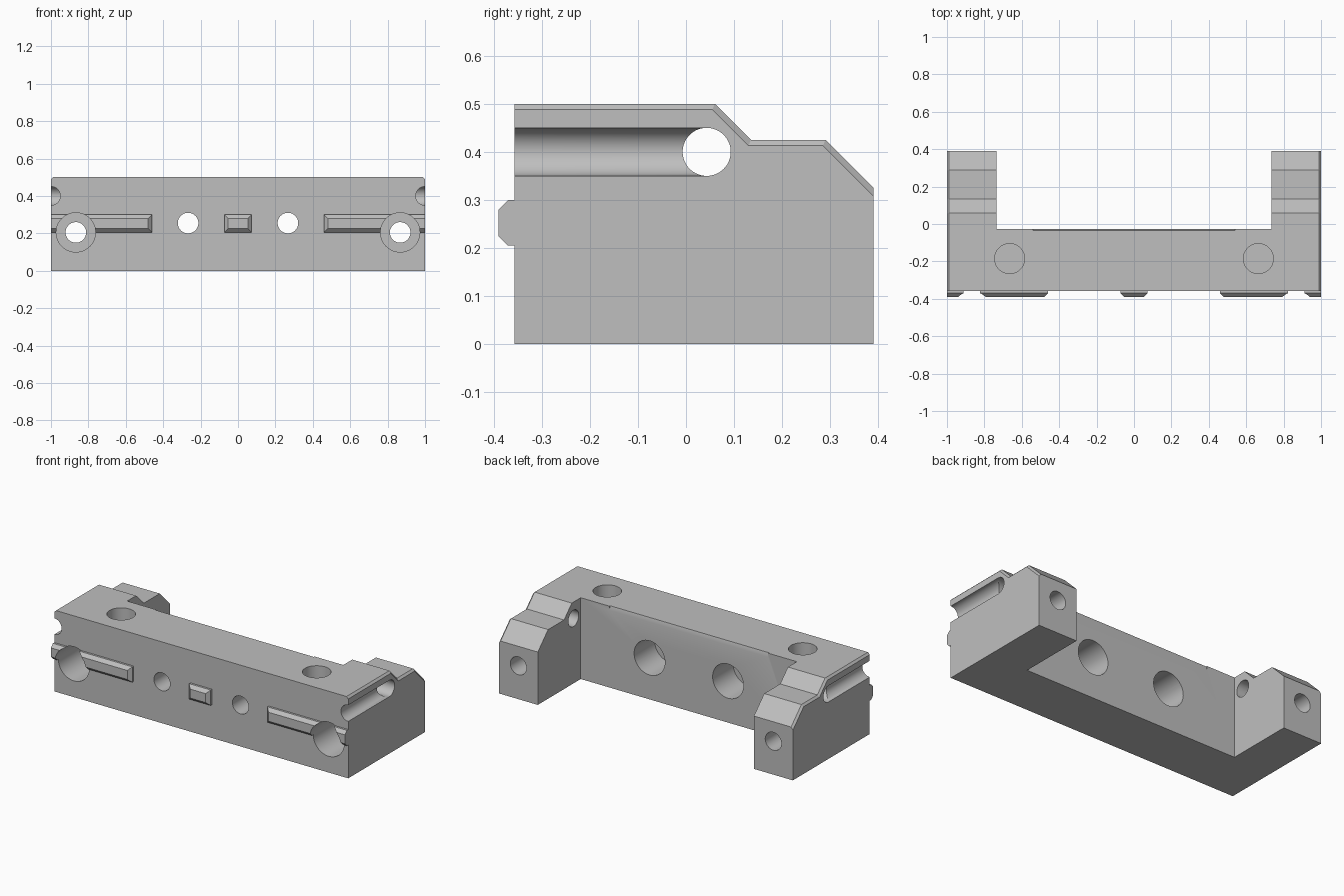
import bpy
import bmesh
from math import radians
from mathutils import Vector

cube = bpy.data.objects.get("Cube")
if cube:
    bpy.data.objects.remove(cube, do_unlink=True)

grey = bpy.data.materials.new("light_grey")
grey.use_nodes = True
colour = (0.52, 0.52, 0.52, 1)
grey.diffuse_color = colour
grey.node_tree.nodes["Principled BSDF"].inputs["Base Color"].default_value = colour


def loft(name, sections):
    """Join equal-length point loops into a capped solid."""
    bm = bmesh.new()
    rings = [[bm.verts.new(p) for p in s] for s in sections]
    n = len(rings[0])
    for a, b in zip(rings, rings[1:]):
        for i in range(n):
            j = (i + 1) % n
            bm.faces.new((a[i], a[j], b[j], b[i]))
    bm.faces.new(rings[0])
    bm.faces.new(rings[-1])
    bmesh.ops.recalc_face_normals(bm, faces=bm.faces)
    mesh = bpy.data.meshes.new(name)
    bm.to_mesh(mesh)
    bm.free()
    obj = bpy.data.objects.new(name, mesh)
    bpy.context.collection.objects.link(obj)
    mesh.materials.append(grey)
    return obj


def box(name, x0, x1, y0, y1, z0, z1):
    return loft(name, [[(x, y0, z0), (x, y1, z0), (x, y1, z1), (x, y0, z1)]
                       for x in (x0, x1)])


def rod(start, end, radius):
    """Round cutter between two points."""
    a, b = Vector(start), Vector(end)
    bpy.ops.mesh.primitive_cylinder_add(
        vertices=64, radius=radius, depth=(b - a).length, location=(a + b) / 2,
        rotation=(b - a).to_track_quat("Z", "Y").to_euler())
    obj = bpy.context.object
    obj.name = "hole_cutter"
    obj.data.materials.append(grey)
    return obj


def cut(target, cutters):
    for c in cutters:
        c.hide_render = True
        mod = target.modifiers.new("cut", "BOOLEAN")
        mod.operation = "DIFFERENCE"
        mod.solver = "EXACT"
        mod.object = c
        bpy.context.view_layer.objects.active = target
        bpy.ops.object.modifier_apply(modifier=mod.name)


# Stepped side profile, with a narrow chamfer along both outer top edges
FRONT, BACK = -0.357, 0.39
full = [(FRONT, 0), (BACK, 0), (BACK, 0.325), (0.29, 0.425),
        (0.135, 0.425), (0.06, 0.5), (FRONT, 0.5)]
inset = [(FRONT, 0), (BACK, 0), (BACK, 0.308), (0.285, 0.413),
         (0.13, 0.413), (0.055, 0.488), (FRONT, 0.488)]
body = loft("bracket_body", [[(x, y, z) for y, z in loop] for x, loop in
                             ((-1, inset), (-0.988, full), (0.988, full), (1, inset))])

# Gap between the arms and a shallow relief on the rear top edge
gap = box("gap_cutter", -0.735, 0.735, -0.027, 0.6, -0.2, 0.7)
relief = loft("relief_cutter", [[(x, -0.034, 0.52), (x, -0.034, 0.5),
                                 (x, -0.027, 0.475), (x, 0.0, 0.475), (x, 0.0, 0.52)]
                                for x in (-0.54, 0.54)])
cutters = [gap, relief]

# Cross hole through both arms
cutters.append(rod((-1.2, 0.043, 0.4), (1.2, 0.043, 0.4), 0.05))

bores = []
for s in (-1, 1):
    # Side groove running into the cross hole
    cutters.append(rod((s, -0.5, 0.4), (s, 0.043, 0.4), 0.05))
    # Blind pocket in the top
    cutters.append(rod((s * 0.665, -0.185, 0.35), (s * 0.665, -0.185, 0.6), 0.08))
    # Long arm hole, counterbored from the front
    bores.append(rod((s * 0.867, -0.5, 0.205), (s * 0.867, 0.09, 0.205), 0.105))
    cutters.append(rod((s * 0.867, -0.5, 0.205), (s * 0.867, 0.6, 0.205), 0.055))
    # Middle hole, counterbored from the back
    cutters.append(rod((s * 0.267, -0.5, 0.255), (s * 0.267, 0.2, 0.255), 0.055))
    cutters.append(rod((s * 0.267, -0.227, 0.255), (s * 0.267, 0.2, 0.255), 0.105))
cut(body, cutters + bores)


def ridge(name, x0, x1, c0, c1):
    """Front locating ridge; c0 and c1 are the chamfers at its ends."""
    sections = []
    for y, t in ((FRONT, 0), (-0.37, 0), (-0.39, 1)):
        a, b, lo, hi = x0 + c0 * t, x1 - c1 * t, 0.205 + 0.02 * t, 0.3 - 0.02 * t
        sections.append([(a, y, lo), (b, y, lo), (b, y, hi), (a, y, hi)])
    return loft(name, sections)


ridges = [ridge("middle_ridge", -0.073, 0.073, 0.02, 0.02),
          ridge("left_ridge", 0.46, 1, 0.02, 0),
          ridge("right_ridge", -1, -0.46, 0, 0.02)]
cut(ridges[1], [bores[1]])
cut(ridges[2], [bores[0]])

for c in cutters + bores:
    bpy.data.objects.remove(c, do_unlink=True)

# Smooth bores, crisp edges
for obj in [body] + ridges:
    bpy.ops.object.select_all(action="DESELECT")
    obj.select_set(True)
    bpy.context.view_layer.objects.active = obj
    bpy.ops.object.shade_smooth_by_angle(angle=radians(25))
